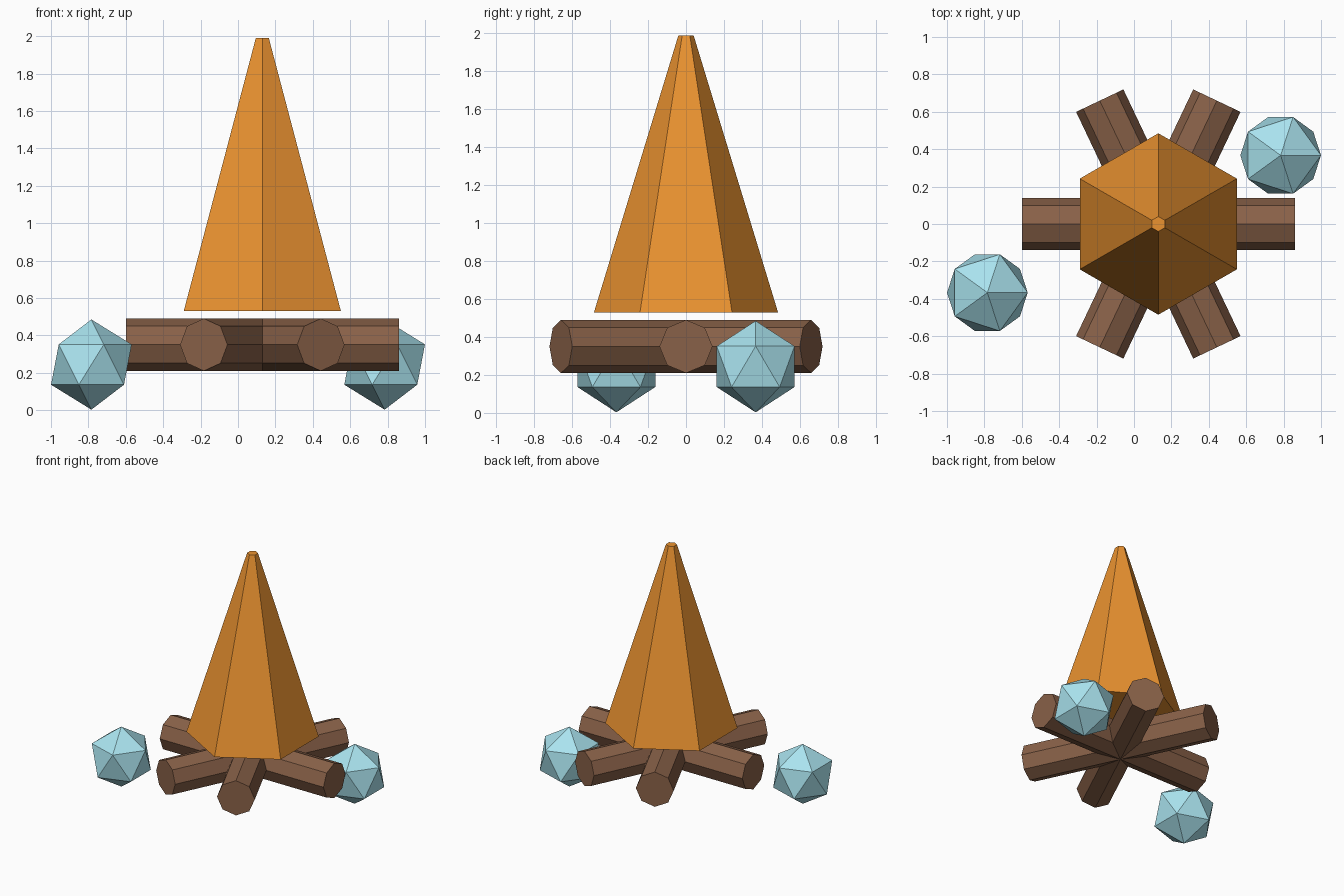
import bpy
from math import radians, pi

if "Cube" in bpy.data.objects:
    bpy.data.objects.remove(bpy.data.objects["Cube"])

CX = 0.13  # the fire sits a little right of centre


def material(name, rgb):
    m = bpy.data.materials.new(name)
    m.diffuse_color = (*rgb, 1)
    m.use_nodes = True
    m.node_tree.nodes["Principled BSDF"].inputs["Base Color"].default_value = m.diffuse_color
    return m


def finish(name, mat):
    ob = bpy.context.object
    ob.name = name
    ob.data.materials.append(mat)
    return ob


orange = material("flame_orange", (0.83, 0.29, 0.03))
brown = material("log_brown", (0.25, 0.12, 0.065))
blue = material("stone_blue", (0.40, 0.77, 0.86))

# Flame: six-sided tapered spike with a small flat tip, corners on +-y
bpy.ops.mesh.primitive_cone_add(vertices=6, radius1=0.485, radius2=0.04,
                                depth=1.46, location=(CX, 0, 1.26))
finish("flame", orange)

# Three crossed octagonal logs, one corner up
for i, angle in enumerate((0, 64.6, -64.6)):
    bpy.ops.mesh.primitive_cylinder_add(vertices=8, radius=0.14, depth=1.46,
                                        location=(CX, 0, 0.35),
                                        rotation=(0, pi / 2, radians(angle)))
    finish(f"log_{i + 1}", brown)

# Two faceted stones on opposite corners
for name, s in (("stone_left", -1), ("stone_right", 1)):
    bpy.ops.mesh.primitive_ico_sphere_add(subdivisions=1, radius=0.241,
                                          location=(s * 0.784, s * 0.367, 0.244))
    finish(name, blue)
